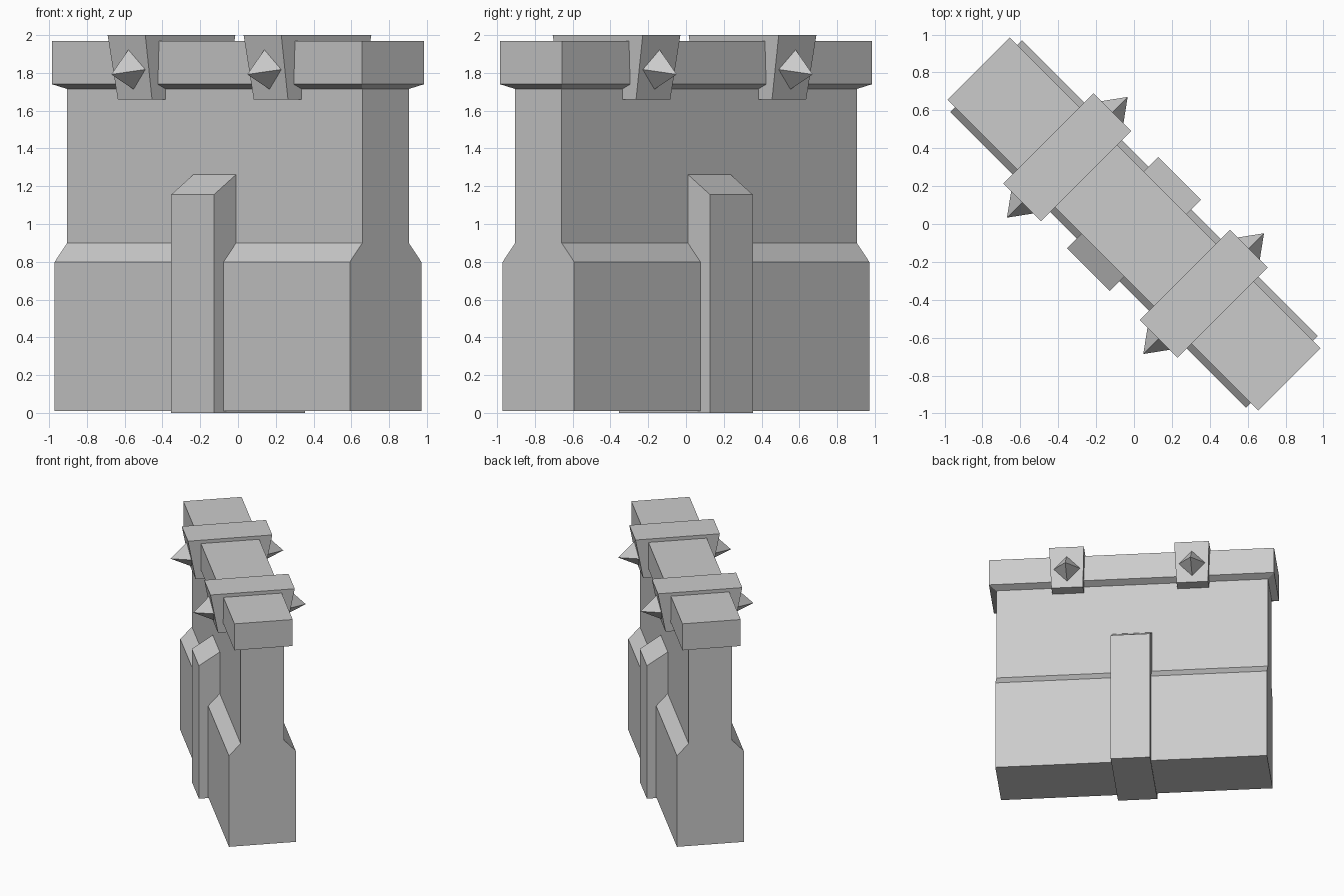
import bpy
import bmesh
from math import radians
from mathutils import Matrix

cube = bpy.data.objects.get("Cube")
if cube:
    bpy.data.objects.remove(cube, do_unlink=True)

# One plain stone colour
stone = bpy.data.materials.new("stone_grey")
stone.use_nodes = True
GREY = (0.6, 0.6, 0.6, 1)
stone.diffuse_color = GREY
stone.node_tree.nodes["Principled BSDF"].inputs["Base Color"].default_value = GREY

# The whole wall runs diagonally: local x is its length, local y its thickness
TURN = Matrix.Rotation(radians(-45), 4, "Z")


def finish(name, bm, place=Matrix()):
    bmesh.ops.recalc_face_normals(bm, faces=bm.faces[:])
    mesh = bpy.data.meshes.new(name)
    bm.to_mesh(mesh)
    bm.free()
    mesh.materials.append(stone)
    obj = bpy.data.objects.new(name, mesh)
    obj.matrix_world = TURN @ place
    bpy.context.collection.objects.link(obj)
    return obj


def stacked_block(name, levels, x=0):
    """Solid through stacked rectangles given as (half length, half depth, z)."""
    bm = bmesh.new()
    rings = []
    for hx, hy, z in levels:
        corners = [(-hx, -hy, z), (hx, -hy, z), (hx, hy, z), (-hx, hy, z)]
        rings.append([bm.verts.new(c) for c in corners])
    bm.faces.new(rings[0])
    bm.faces.new(rings[-1])
    for low, high in zip(rings, rings[1:]):
        for i in range(4):
            j = (i + 1) % 4
            bm.faces.new((low[i], low[j], high[j], high[i]))
    return finish(name, bm, Matrix.Translation((x, 0, 0)))


def spike(name, x, side):
    """Four-sided spike square to the sloping face of a band."""
    bm = bmesh.new()
    bmesh.ops.create_cone(bm, cap_ends=True, segments=4,
                          radius1=0.107, radius2=0, depth=0.15)
    bmesh.ops.remove_doubles(bm, verts=bm.verts[:], dist=0.0001)
    bmesh.ops.translate(bm, verts=bm.verts[:], vec=(0, 0, 0.075))
    place = (Matrix.Translation((x, side * 0.303, 1.818))
             @ Matrix.Rotation(radians(-100 * side), 4, "X"))
    return finish(name, bm, place)


# Wall with a thicker foot
stacked_block("wall", [(1.105, 0.267, 0.01), (1.105, 0.267, 0.8),
                       (1.105, 0.174, 0.9), (1.105, 0.174, 1.72)])

# Coping with a bevelled underside
stacked_block("coping", [(1.105, 0.174, 1.715), (1.16, 0.233, 1.74),
                         (1.16, 0.233, 1.97)])

# Buttress through the middle, sloping up to the wall on both faces
stacked_block("buttress", [(0.16, 0.341, 0), (0.16, 0.341, 1.155),
                           (0.16, 0.174, 1.262)])

# Tapered bands over the coping, each with a spike front and back
for label, x in (("right", -0.498), ("left", 0.52)):
    stacked_block(label + "_band", [(0.128, 0.274, 1.66), (0.141, 0.337, 2)], x)
    for face, side in (("front", -1), ("back", 1)):
        spike(f"{label}_{face}_spike", x, side)
